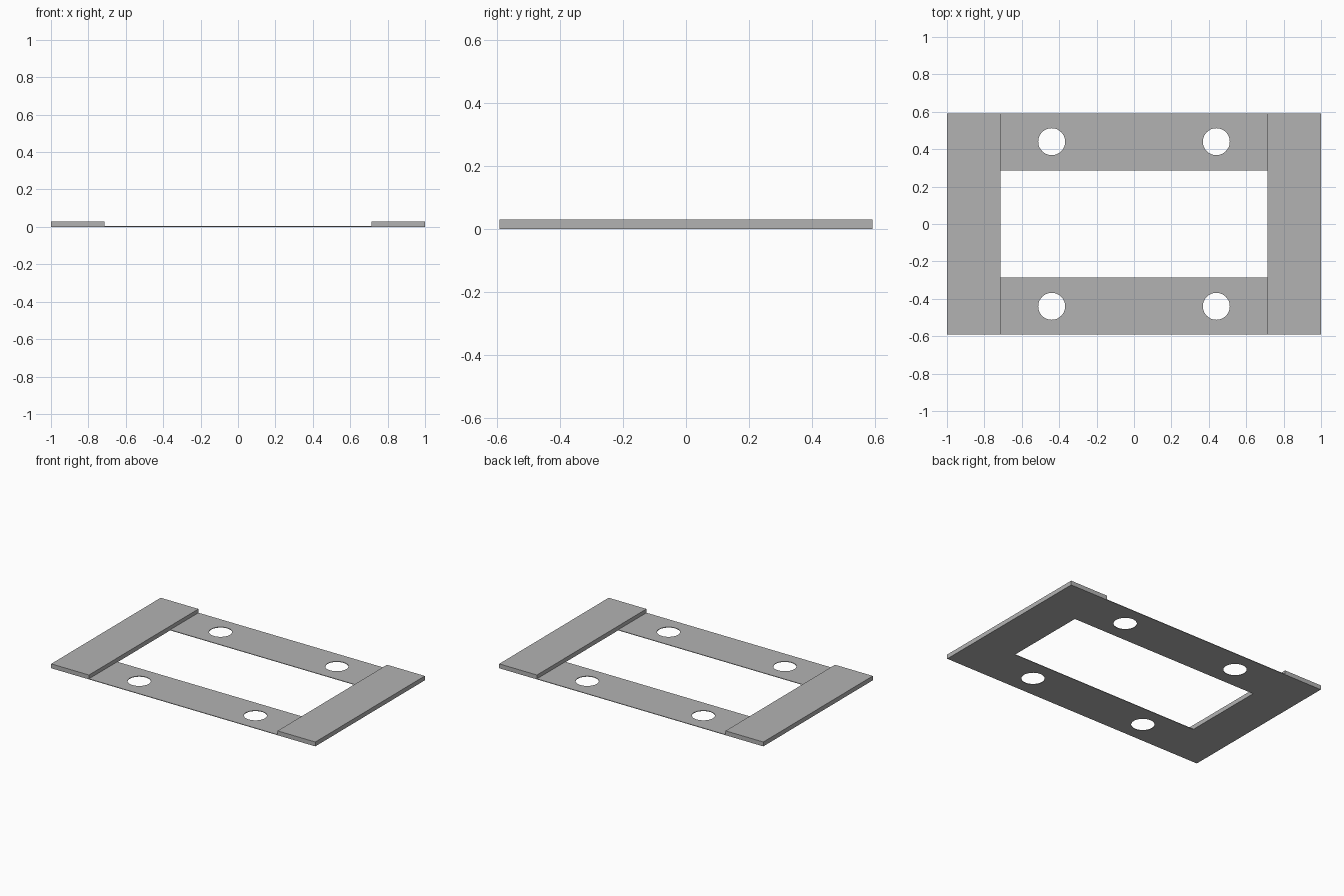
import bpy

if "Cube" in bpy.data.objects:
    bpy.data.objects.remove(bpy.data.objects["Cube"], do_unlink=True)

# Overall sizes
HALF_X, HALF_Y = 1.0, 0.592
INNER_X, INNER_Y = 0.714, 0.286
BAR_HEIGHT, SHEET_HEIGHT = 0.03, 0.004
HOLE_OFFSET, HOLE_RADIUS = 0.44, 0.072

grey = bpy.data.materials.new("mid_grey")
grey.use_nodes = True
grey.diffuse_color = (0.45, 0.45, 0.45, 1)
grey.node_tree.nodes["Principled BSDF"].inputs["Base Color"].default_value = grey.diffuse_color


def box(name, x0, x1, y0, y1, height):
    """Box standing on the ground between the given limits."""
    bpy.ops.mesh.primitive_cube_add(size=1, location=((x0 + x1) / 2, (y0 + y1) / 2, height / 2))
    obj = bpy.context.object
    obj.name = name
    obj.scale = (x1 - x0, y1 - y0, height)
    bpy.ops.object.transform_apply(location=False, rotation=False, scale=True)
    obj.data.materials.append(grey)
    return obj


def drill(obj, x, y):
    """Cut a round hole straight through the object."""
    bpy.ops.mesh.primitive_cylinder_add(vertices=48, radius=HOLE_RADIUS, depth=0.2, location=(x, y, 0))
    cutter = bpy.context.object
    cutter.hide_render = True
    cutter.data.materials.append(grey)
    bpy.context.view_layer.objects.active = obj
    mod = obj.modifiers.new("hole", 'BOOLEAN')
    mod.operation = 'DIFFERENCE'
    mod.solver = 'EXACT'
    mod.object = cutter
    bpy.ops.object.modifier_apply(modifier=mod.name)
    bpy.data.objects.remove(cutter, do_unlink=True)


# Raised end bars
box("left_bar", INNER_X, HALF_X, -HALF_Y, HALF_Y, BAR_HEIGHT)
box("right_bar", -HALF_X, -INNER_X, -HALF_Y, HALF_Y, BAR_HEIGHT)

# Thin connecting strips with two holes each
for name, side in (("front_strip", -1), ("back_strip", 1)):
    y0, y1 = sorted((side * INNER_Y, side * HALF_Y))
    strip = box(name, -INNER_X, INNER_X, y0, y1, SHEET_HEIGHT)
    for x in (-HOLE_OFFSET, HOLE_OFFSET):
        drill(strip, x, side * HOLE_OFFSET)
    bpy.ops.object.select_all(action='DESELECT')
    strip.select_set(True)
    bpy.context.view_layer.objects.active = strip
    bpy.ops.object.shade_smooth_by_angle()
